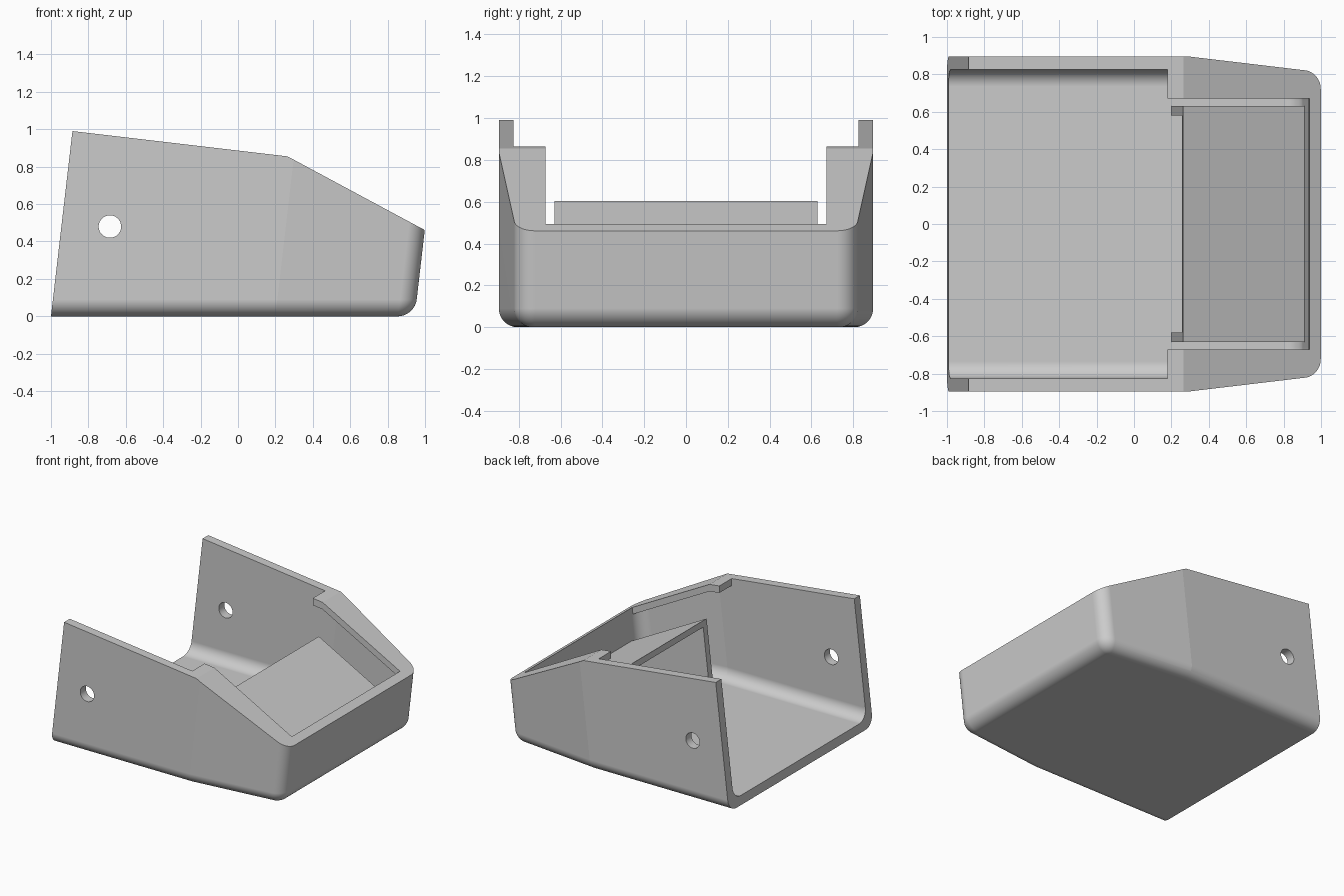
import bpy, bmesh, math

if "Cube" in bpy.data.objects:
    bpy.data.objects.remove(bpy.data.objects["Cube"], do_unlink=True)

LEAN = 0.116      # forward lean of every upright, x per z
WALL = 0.07       # shell thickness
BEND = 0.2        # where the sides start to taper
TAPER = 0.112     # taper slope of the sides
SLOPE = 0.537     # slope of the front rim
STEPS = 24        # segments per rounded corner

grey = bpy.data.materials.new("plain_grey")
grey.use_nodes = True
grey.diffuse_color = (0.6, 0.6, 0.6, 1)
grey.node_tree.nodes["Principled BSDF"].inputs["Base Color"].default_value = (0.6, 0.6, 0.6, 1)


def make_object(name, bm):
    bmesh.ops.recalc_face_normals(bm, faces=bm.faces)
    mesh = bpy.data.meshes.new(name)
    bm.to_mesh(mesh)
    bm.free()
    mesh.materials.append(grey)
    obj = bpy.data.objects.new(name, mesh)
    bpy.context.collection.objects.link(obj)
    return obj


def outline(back, front, half, radius, inset):
    """Plan outline: straight sides, tapered nose, rounded front corners."""
    theta = math.atan(TAPER)
    cx = front - radius
    cy = half - TAPER * (cx - BEND) - radius / math.cos(theta)
    side = [(back, half - inset), (BEND, half - inset)]
    for i in range(STEPS + 1):
        a = (math.pi / 2 - theta) * (1 - i / STEPS)
        side.append((cx + (radius - inset) * math.cos(a),
                     cy + (radius - inset) * math.sin(a)))
    return side + [(x, -y) for x, y in reversed(side)]


def tub(name, back, front, half, floor, top, radius, fillet):
    """Leaning solid with a rounded lower edge."""
    levels = []
    for i in range(STEPS + 1):
        a = math.pi / 2 * i / STEPS
        levels.append((fillet * (1 - math.sin(a)), floor + fillet * (1 - math.cos(a))))
    levels.append((0, top))
    bm = bmesh.new()
    rings = [[bm.verts.new((x + LEAN * z, y, z))
              for x, y in outline(back, front, half, radius, inset)]
             for inset, z in levels]
    bm.faces.new(rings[0])
    bm.faces.new(rings[-1])
    for low, high in zip(rings, rings[1:]):
        for i in range(len(low)):
            j = (i + 1) % len(low)
            bm.faces.new((low[i], low[j], high[j], high[i]))
    return make_object(name, bm)


def prism(name, profile, half):
    """Side profile (x, z) extruded across y."""
    bm = bmesh.new()
    face = bm.faces.new([bm.verts.new((x, -half, z)) for x, z in profile])
    ext = bmesh.ops.extrude_face_region(bm, geom=[face])
    for v in ext["geom"]:
        if isinstance(v, bmesh.types.BMVert):
            v.co.y = half
    return make_object(name, bm)


def combine(obj, cutter, operation="DIFFERENCE"):
    cutter.hide_render = True
    mod = obj.modifiers.new("cut", "BOOLEAN")
    mod.operation, mod.solver, mod.object = operation, "EXACT", cutter
    bpy.context.view_layer.objects.active = obj
    bpy.ops.object.modifier_apply(modifier=mod.name)
    bpy.data.objects.remove(cutter, do_unlink=True)


def finish(obj):
    bpy.ops.object.select_all(action="DESELECT")
    obj.select_set(True)
    bpy.context.view_layer.objects.active = obj
    bpy.ops.object.shade_smooth_by_angle(angle=math.radians(5))
    mod = obj.modifiers.new("flat_normals", "WEIGHTED_NORMAL")
    mod.keep_sharp = True


def rim(x, drop=0):
    """Height of the sloping front rim."""
    return 0.855 - SLOPE * (x - 0.265) - drop


# Outer shell, trimmed to the side silhouette
shell = tub("shell", -1.0, 0.945, 0.895, 0, 1.3, 0.1, 0.09)
combine(shell, prism("roof_cut", [(-1.3, 1.039), (0.265, 0.855), (1.2, rim(1.2)),
                                  (1.2, 1.6), (-1.3, 1.6)], 1.2))

# Cavity, open at the back, leaving a lip under the front rim
cavity = tub("cavity", -1.5, 0.945 - WALL + 0.008, 0.895 - WALL, WALL, 1.4, 0.1, 0.09)
combine(cavity, prism("lip_limit", [(-2, -0.1), (1.3, -0.1), (1.3, rim(1.3, 0.055)),
                                    (0.265, rim(0.265, 0.055)), (0.18, 0.81),
                                    (0.18, 1.6), (-2, 1.6)], 1.2), "INTERSECT")
combine(shell, cavity)

# Opening between the lips
nose = 0.945 - WALL + 0.006
combine(shell, prism("opening", [(0, 0.3), (nose + LEAN * 0.3, 0.3),
                                 (nose + LEAN * 1.3, 1.3), (0, 1.3)], 0.672))

# Screw holes through both sides
bm = bmesh.new()
bmesh.ops.create_cone(bm, cap_ends=True, segments=96, radius1=0.06, radius2=0.06, depth=3)
for v in bm.verts:
    v.co = (v.co.x - 0.685, v.co.z, v.co.y + 0.48)
combine(shell, make_object("screw_hole", bm))
finish(shell)

# Sloping inner hood with two side plates, open at the back
hood = prism("inner_hood", [(0.198, 0.05), (0.262, rim(0.262, 0.254)),
                            (0.94, rim(0.94, 0.254)), (0.9, 0.05)], 0.63)
combine(hood, prism("hood_hollow", [(0, -0.1), (0, rim(0, 0.304)),
                                    (1.2, rim(1.2, 0.304)), (1.2, -0.1)], 0.58))
finish(hood)
